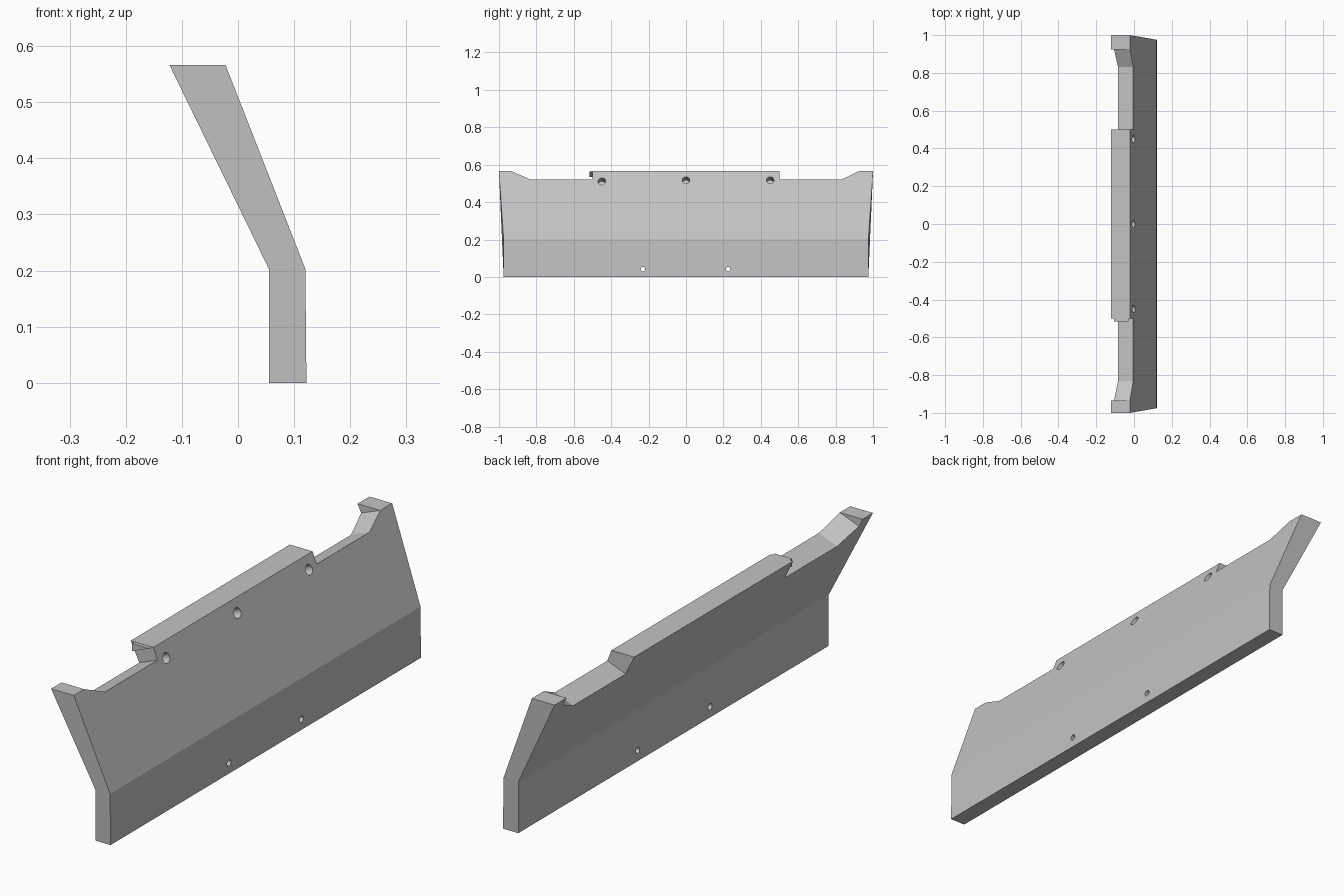
import bpy, bmesh, math
from mathutils import Vector, Matrix

cube = bpy.data.objects.get("Cube")
if cube:
    bpy.data.objects.remove(cube)

grey = bpy.data.materials.new("plain grey")
grey.use_nodes = True
colour = (0.55, 0.55, 0.55, 1)
grey.diffuse_color = colour
grey.node_tree.nodes["Principled BSDF"].inputs["Base Color"].default_value = colour


def prism(name, ring_a, ring_b):
    """Solid between two matching rings of points."""
    bm = bmesh.new()
    a = [bm.verts.new(p) for p in ring_a]
    b = [bm.verts.new(p) for p in ring_b]
    bm.faces.new(a)
    bm.faces.new(b[::-1])
    for i in range(len(a)):
        j = (i + 1) % len(a)
        bm.faces.new((a[j], a[i], b[i], b[j]))
    bmesh.ops.recalc_face_normals(bm, faces=bm.faces)
    mesh = bpy.data.meshes.new(name)
    bm.to_mesh(mesh)
    bm.free()
    mesh.materials.append(grey)
    obj = bpy.data.objects.new(name, mesh)
    bpy.context.collection.objects.link(obj)
    return obj


def cut(target, cutter):
    cutter.hide_render = True
    mod = target.modifiers.new("cut", 'BOOLEAN')
    mod.operation, mod.solver, mod.object = 'DIFFERENCE', 'EXACT', cutter
    bpy.context.view_layer.objects.active = target
    bpy.ops.object.modifier_apply(modifier=mod.name)
    bpy.data.objects.remove(cutter)


# Bent panel, flaring towards the top
TOP, BEND = 0.566, 0.203
profile = [(0.055, 0), (0.122, 0), (0.12, BEND), (-0.022, TOP), (-0.122, TOP), (0.055, BEND)]


def end_ring(side):
    return [(x, side * (1.0 if z == TOP else 0.975), z) for x, z in profile]


panel = prism("bent_panel", end_ring(-1), end_ring(1))

# Directions along and through the leaning face
bend_pt, top_pt = Vector((0.12, 0, BEND)), Vector((-0.022, 0, TOP))
up = (top_pt - bend_pt).normalized()
normal = Vector((up.z, 0, -up.x))


def on_face(y, z):
    p = bend_pt + up * ((z - BEND) / up.z)
    return Vector((p.x, y, p.z))


# Notches in the top edge, square to the leaning face
for side, outer in ((-1, 0.935), (1, 0.925)):
    outline = [(0.5, 0.52), (0.83, 0.52), (outer, TOP), (outer, 0.72), (0.5, 0.72)]
    pts = [on_face(side * y, z) for y, z in outline]
    cut(panel, prism("notch_cutter", [p + normal * 0.15 for p in pts],
                     [p - normal * 0.2 for p in pts]))


# Round holes
def hole(centre, axis, radius, front, back):
    across = Vector((0, 1, 0))
    other = axis.cross(across)
    ring = [centre + radius * (across * math.cos(a) + other * math.sin(a))
            for a in (math.tau * i / 24 for i in range(24))]
    cut(panel, prism("hole_cutter", [p + axis * front for p in ring],
                     [p - axis * back for p in ring]))


for y, z in ((-0.45, 0.511), (0, 0.517), (0.45, 0.517)):
    hole(on_face(y, z), normal, 0.02, 0.03, 0.05)
for y in (-0.23, 0.225):
    hole(Vector((0.09, y, 0.042)), Vector((1, 0, 0)), 0.012, 0.1, 0.1)

# Small sliver beside the raised middle
sliver = [(-0.105, 0.535), (-0.03, 0.565), (-0.105, 0.565)]
prism("edge_sliver", [(x, -0.515, z) for x, z in sliver], [(x, -0.5, z) for x, z in sliver])
